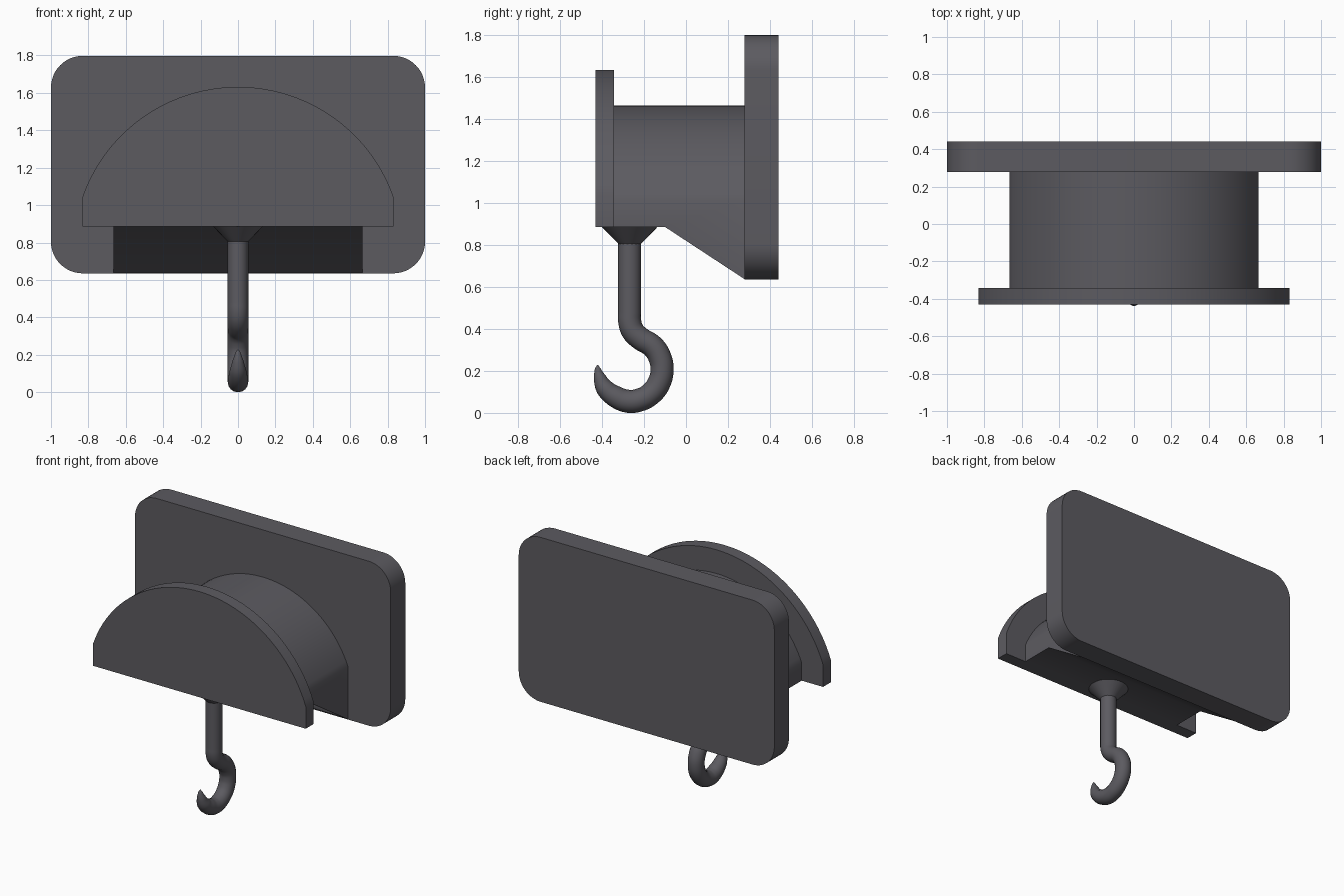
import bpy, bmesh
from math import sin, cos, pi, radians, asin

if "Cube" in bpy.data.objects:
    bpy.data.objects.remove(bpy.data.objects["Cube"])

# Dark plastic shared by every part
dark = bpy.data.materials.new("dark_grey")
dark.diffuse_color = (0.107, 0.104, 0.118, 1)
dark.use_nodes = True
dark.node_tree.nodes["Principled BSDF"].inputs["Base Color"].default_value = dark.diffuse_color


def finish(obj):
    obj.data.materials.clear()
    obj.data.materials.append(dark)
    bpy.ops.object.select_all(action='DESELECT')
    obj.select_set(True)
    bpy.context.view_layer.objects.active = obj
    bpy.ops.object.shade_smooth_by_angle(angle=radians(35))


def loft(name, rings):
    """Join equal-length (x, z) profiles placed at successive y positions."""
    bm = bmesh.new()
    loops = [[bm.verts.new((x, y, z)) for x, z in pts] for y, pts in rings]
    for a, b in zip(loops, loops[1:]):
        for i in range(len(a)):
            j = (i + 1) % len(a)
            bm.faces.new((a[i], a[j], b[j], b[i]))
    bm.faces.new(loops[0])
    bm.faces.new(loops[-1])
    bmesh.ops.recalc_face_normals(bm, faces=bm.faces)
    mesh = bpy.data.meshes.new(name)
    bm.to_mesh(mesh)
    bm.free()
    obj = bpy.data.objects.new(name, mesh)
    bpy.context.collection.objects.link(obj)
    finish(obj)


def arch(half, top, spring, bottom, n=48):
    """Circular segment above two short vertical sides."""
    h = top - spring
    r = (half * half + h * h) / (2 * h)
    a = asin(half / r)
    pts = [(r * sin(a - 2 * a * i / n), top - r + r * cos(a - 2 * a * i / n))
           for i in range(n + 1)]
    return pts + [(-half, bottom), (half, bottom)]


def rounded_rect(half, z0, z1, r, n=12):
    pts = []
    for k, (cx, cz) in enumerate([(half - r, z1 - r), (r - half, z1 - r),
                                  (r - half, z0 + r), (half - r, z0 + r)]):
        for i in range(n + 1):
            t = (k + i / n) * pi / 2
            pts.append((cx + r * cos(t), cz + r * sin(t)))
    return pts


# Wall plate
plate = rounded_rect(1.0, 0.635, 1.798, 0.17)
loft("wall_plate", [(0.278, plate), (0.441, plate)])

# Arched front flange
flange = arch(0.832, 1.632, 1.042, 0.885)
loft("front_flange", [(-0.431, flange), (-0.343, flange)])

# Half drum whose underside slopes down to the wall plate
upper = arch(0.665, 1.464, 1.012, 0.885)
lower = arch(0.665, 1.464, 1.012, 0.637)
loft("half_drum", [(-0.343, upper), (-0.1, upper), (0.278, lower)])

# Conical collar above the hook
bpy.ops.mesh.primitive_cone_add(vertices=32, radius1=0.05, radius2=0.133,
                                depth=0.085, location=(0, -0.268, 0.843))
collar = bpy.context.object
collar.name = "hook_collar"
finish(collar)

# Hook: swept round bar tapering to a point (y, z, radius)
path = [(-0.268, 0.86, .055), (-0.268, 0.48, .055), (-0.267, 0.43, .055),
        (-0.252, 0.388, .055), (-0.217, 0.354, .055)]
for deg in (45, 22, 0, -25, -50, -75, -95):
    t = radians(deg)
    path.append((-0.264 + 0.15 * cos(t), 0.208 + 0.153 * sin(t), .055))
path += [(-0.335, 0.077, .052), (-0.385, 0.117, .044),
         (-0.41, 0.167, .03), (-0.42, 0.21, .014), (-0.421, 0.229, .002)]
curve = bpy.data.curves.new("hook", 'CURVE')
curve.dimensions = '3D'
curve.bevel_depth = 1.0
curve.bevel_resolution = 6
curve.resolution_u = 5
curve.use_fill_caps = True
spline = curve.splines.new('BEZIER')
spline.bezier_points.add(len(path) - 1)
for i, (p, (y, z, r)) in enumerate(zip(spline.bezier_points, path)):
    p.co = (0, y, z)
    p.radius = r
    p.handle_left_type = p.handle_right_type = 'VECTOR' if i < 2 else 'AUTO'
hook = bpy.data.objects.new("hook", curve)
bpy.context.collection.objects.link(hook)
bpy.ops.object.select_all(action='DESELECT')
hook.select_set(True)
bpy.context.view_layer.objects.active = hook
bpy.ops.object.convert(target='MESH')
finish(bpy.context.object)
